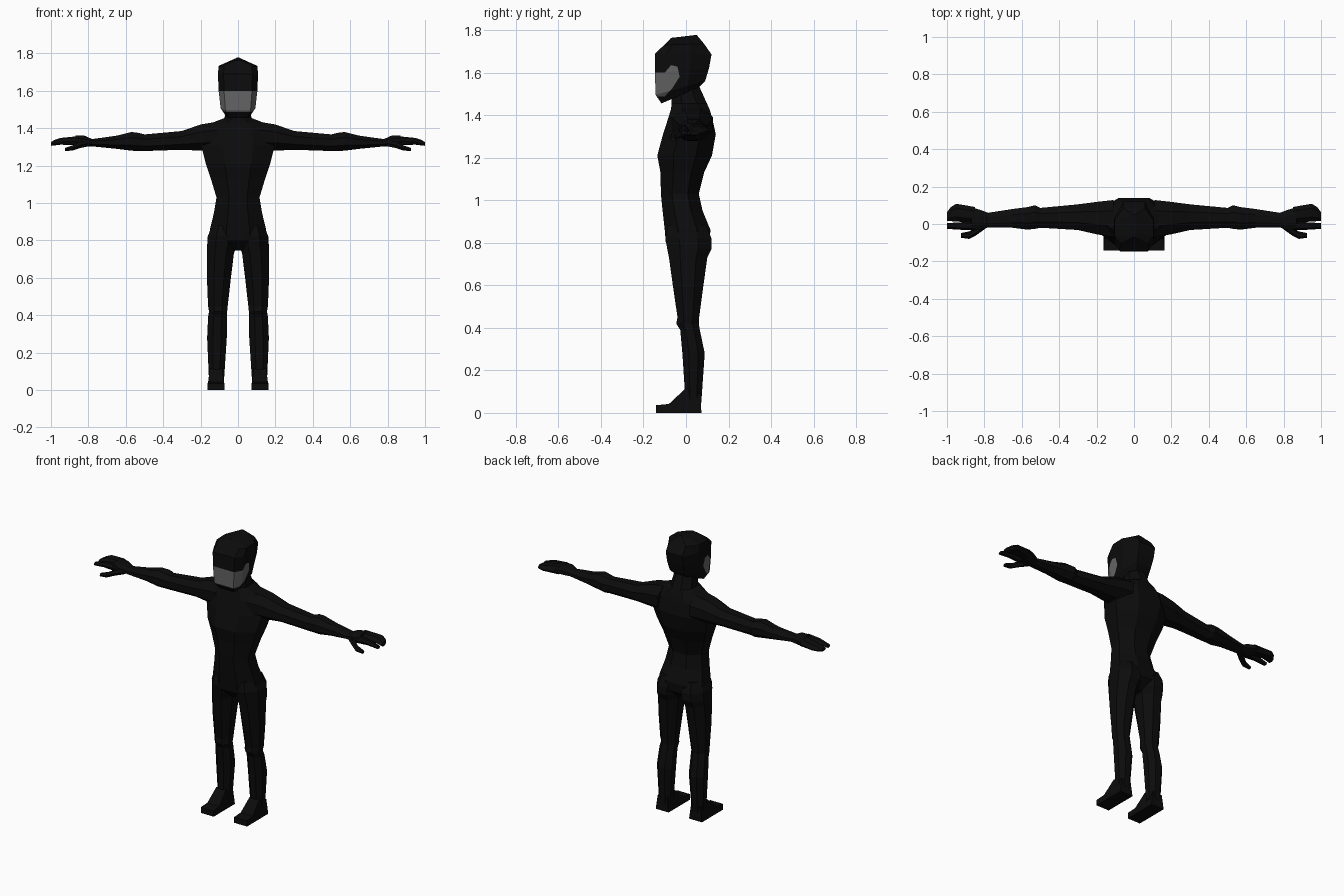
import bpy, bmesh, math
from mathutils import Vector


def material(name, value):
    m = bpy.data.materials.new(name)
    m.diffuse_color = (value, value, value, 1)
    return m


BLACK = material("suit_black", 0.0035)
GREY = material("visor_grey", 0.13)


def finish(name, bm, mirror=False):
    bmesh.ops.recalc_face_normals(bm, faces=bm.faces)
    mesh = bpy.data.meshes.new(name)
    bm.to_mesh(mesh)
    bm.free()
    obj = bpy.data.objects.new(name, mesh)
    bpy.context.collection.objects.link(obj)
    mesh.materials.append(BLACK)
    if mirror:
        obj.modifiers.new("mirror", 'MIRROR')
    return obj


def skin(rings):
    """Bridge equal-length rings of points and cap both ends."""
    bm = bmesh.new()
    loops = [[bm.verts.new(p) for p in ring] for ring in rings]
    n = len(loops[0])
    for a, b in zip(loops, loops[1:]):
        for i in range(n):
            j = (i + 1) % n
            bm.faces.new((a[i], a[j], b[j], b[i]))
    bm.faces.new(loops[0])
    bm.faces.new(loops[-1])
    return bm


def loft(name, sections, axis, mirror=False, n=8):
    """Sections are (position, u min, u max, v min, v max) along an axis."""
    rings = []
    k = math.cos(math.pi / n)
    for pos, u0, u1, v0, v1 in sections:
        ring = []
        for i in range(n):
            a = 2 * math.pi * (i + 0.5) / n
            u = (u0 + u1) / 2 + (u1 - u0) / 2 * math.cos(a) / k
            v = (v0 + v1) / 2 + (v1 - v0) / 2 * math.sin(a) / k
            ring.append((u, v, pos) if axis == 'z' else (pos, v, u))
        rings.append(ring)
    return finish(name, skin(rings), mirror)


# torso and neck: z, half width, front y, back y
torso = [(0.745, 0.03, -0.04, 0.05), (0.80, 0.145, -0.095, 0.11),
         (0.86, 0.15, -0.10, 0.115), (0.95, 0.128, -0.11, 0.078),
         (1.03, 0.115, -0.118, 0.06), (1.13, 0.145, -0.12, 0.085),
         (1.21, 0.172, -0.135, 0.122), (1.31, 0.197, -0.108, 0.14),
         (1.39, 0.185, -0.082, 0.122), (1.43, 0.135, -0.07, 0.11),
         (1.455, 0.072, -0.068, 0.098), (1.54, 0.06, -0.07, 0.06)]
loft("torso", [(z, -w, w, f, b) for z, w, f, b in torso], 'z')

# legs: z, inner x, outer x, front y, back y
loft("legs", [(0.88, 0.015, 0.14, -0.085, 0.095), (0.82, 0.003, 0.162, -0.097, 0.12),
              (0.77, 0.008, 0.165, -0.088, 0.12), (0.73, 0.022, 0.165, -0.08, 0.10),
              (0.60, 0.038, 0.166, -0.062, 0.082), (0.45, 0.055, 0.16, -0.04, 0.062),
              (0.42, 0.058, 0.155, -0.046, 0.06), (0.39, 0.06, 0.16, -0.027, 0.065),
              (0.28, 0.06, 0.165, -0.017, 0.088), (0.05, 0.075, 0.155, -0.002, 0.072)],
     'z', mirror=True)

# feet: side profile of y, z and side inset, spanned across the foot
sole = [(0.072, 0, 0), (-0.142, 0, 0), (-0.142, 0.036, 0), (-0.08, 0.042, 0.003),
        (-0.002, 0.115, 0.012), (0.07, 0.09, 0.012)]
finish("feet", skin([[(0.072 + i, y, z) for y, z, i in sole],
                     [(0.163 - i, y, z) for y, z, i in sole]]), mirror=True)

# arms and palms: x, bottom z, top z, front y, back y
loft("arms", [(0.11, 1.28, 1.435, -0.07, 0.128), (0.20, 1.28, 1.42, -0.055, 0.118),
              (0.30, 1.285, 1.385, -0.032, 0.105), (0.50, 1.278, 1.367, -0.02, 0.086),
              (0.53, 1.278, 1.375, -0.026, 0.10), (0.57, 1.28, 1.38, -0.03, 0.09),
              (0.65, 1.29, 1.36, -0.02, 0.08), (0.78, 1.303, 1.342, -0.018, 0.06),
              (0.82, 1.302, 1.36, -0.03, 0.075), (0.87, 1.308, 1.36, -0.03, 0.09)],
     'x', mirror=True)
loft("grouped_fingers", [(0.85, 1.31, 1.358, 0.01, 0.085), (0.95, 1.312, 1.348, 0.02, 0.102),
                         (0.98, 1.308, 1.338, 0.02, 0.085), (1.0, 1.306, 1.326, 0.02, 0.06)],
     'x', mirror=True, n=6)
loft("index_fingers", [(0.85, 1.31, 1.352, -0.03, 0.012), (0.93, 1.315, 1.345, -0.028, 0.006),
                       (1.0, 1.308, 1.326, -0.024, 0.003)], 'x', mirror=True, n=6)
loft("thumbs", [(0.79, 1.305, 1.335, -0.018, 0.02), (0.84, 1.295, 1.328, -0.055, -0.015),
                (0.88, 1.282, 1.31, -0.077, -0.042), (0.925, 1.277, 1.295, -0.072, -0.05)],
     'x', mirror=True, n=6)

# helmet: front z, back z, half width, front y, back y
rings = []
for zf, zb, w, f, b in [(1.455, 1.53, 0.068, -0.115, 0.06), (1.495, 1.56, 0.093, -0.143, 0.09),
                        (1.60, 1.62, 0.104, -0.146, 0.108), (1.69, 1.685, 0.107, -0.145, 0.12),
                        (1.73, 1.735, 0.104, -0.102, 0.085), (1.763, 1.777, 0.012, -0.07, 0.05)]:
    side = [(0.72 * w, f), (w, f + 0.2 * (b - f)), (w, f + 0.65 * (b - f)), (0.55 * w, b)]
    outline = side + [(-x, y) for x, y in reversed(side)]
    rings.append([(x, y, zf + (zb - zf) * (y - f) / (b - f)) for x, y in outline])
bm = skin(rings)

# visor: cut its outline into the helmet faces, then colour what lies inside
front = [(-0.2, 1.488), (-0.10, 1.488), (-0.10, 1.60), (-0.2, 1.60)]
wing = [(-0.10, 1.488), (-0.065, 1.525), (-0.03, 1.58), (-0.04, 1.628),
        (-0.07, 1.635), (-0.10, 1.60)]


def half_planes(poly):
    for (y0, z0), (y1, z1) in zip(poly, poly[1:] + poly[:1]):
        yield Vector((0, y0, z0)), Vector((0, z0 - z1, y1 - y0)).normalized()


for poly in (front, wing):
    for co, no in half_planes(poly):
        bmesh.ops.bisect_plane(bm, geom=bm.verts[:] + bm.edges[:] + bm.faces[:],
                               dist=1e-5, plane_co=co, plane_no=no)
for face in bm.faces:
    c = face.calc_center_median()
    if any(all((c - co).dot(no) > 0 for co, no in half_planes(p)) for p in (front, wing)):
        face.material_index = 1
finish("helmet", bm).data.materials.append(GREY)
